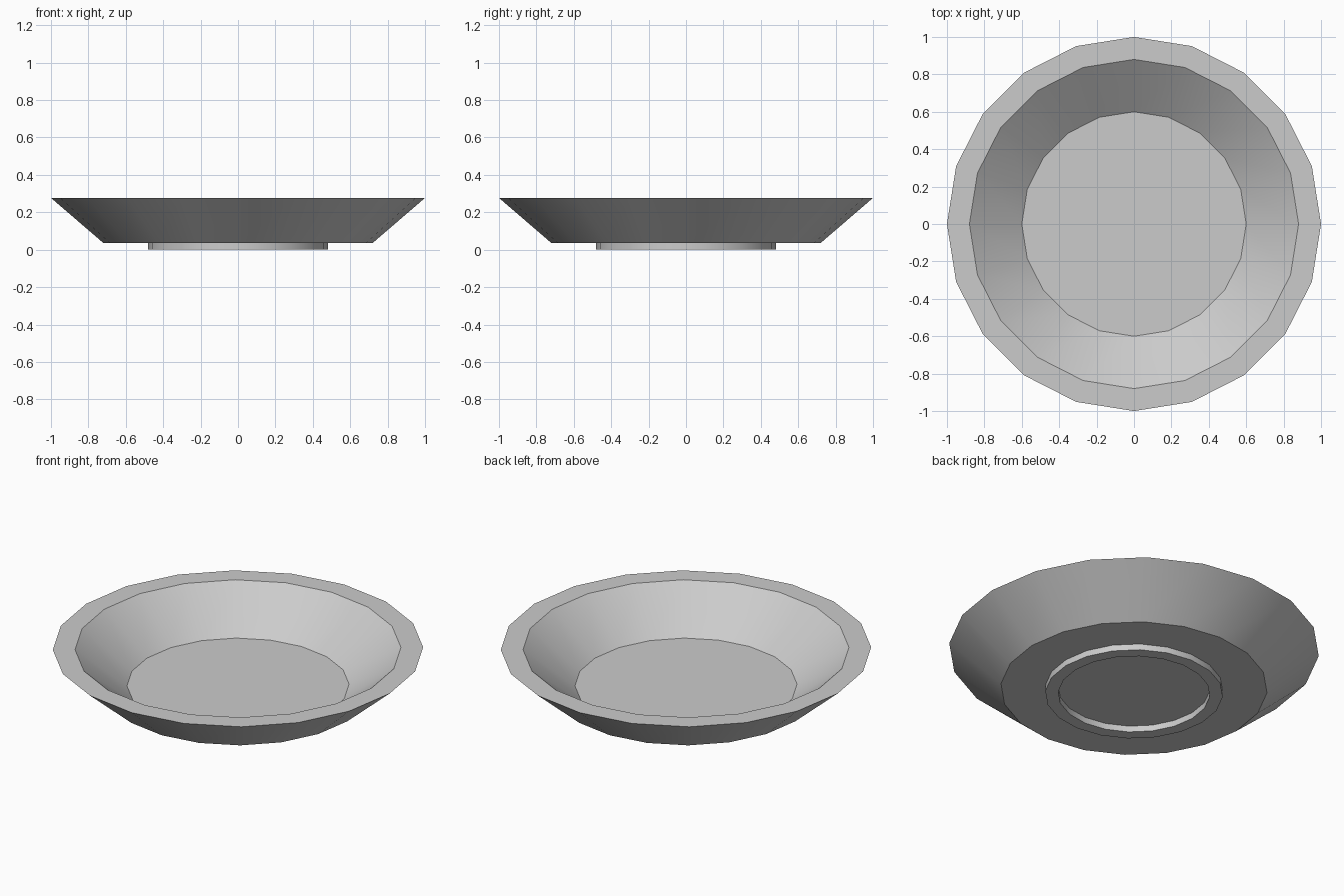
import bpy, bmesh
from math import sin, cos, tau, radians

if "Cube" in bpy.data.objects:
    bpy.data.objects.remove(bpy.data.objects["Cube"])

SIDES = 20


def revolve(name, profile):
    """Turn a (radius, z) profile around z, capping both ends with n-gons."""
    bm = bmesh.new()
    rings = [[bm.verts.new((r * cos(tau * i / SIDES), r * sin(tau * i / SIDES), z))
              for i in range(SIDES)] for r, z in profile]
    for a, b in zip(rings, rings[1:]):
        for i in range(SIDES):
            j = (i + 1) % SIDES
            bm.faces.new((a[i], a[j], b[j], b[i]))
    bm.faces.new(rings[0])
    bm.faces.new(rings[-1])
    bmesh.ops.recalc_face_normals(bm, faces=bm.faces[:])
    mesh = bpy.data.meshes.new(name)
    bm.to_mesh(mesh)
    bm.free()
    obj = bpy.data.objects.new(name, mesh)
    bpy.context.collection.objects.link(obj)
    bpy.ops.object.select_all(action='DESELECT')
    obj.select_set(True)
    bpy.context.view_layer.objects.active = obj
    bpy.ops.object.shade_smooth_by_angle(angle=radians(30))
    return obj


# Plate: recessed underside, foot ring, sloped outer wall, flat rim, inner wall, floor
revolve("plate", [
    (0.41, 0.036), (0.41, 0.0), (0.48, 0.0), (0.48, 0.036),
    (0.72, 0.036), (1.0, 0.277), (0.88, 0.277), (0.60, 0.06),
])
